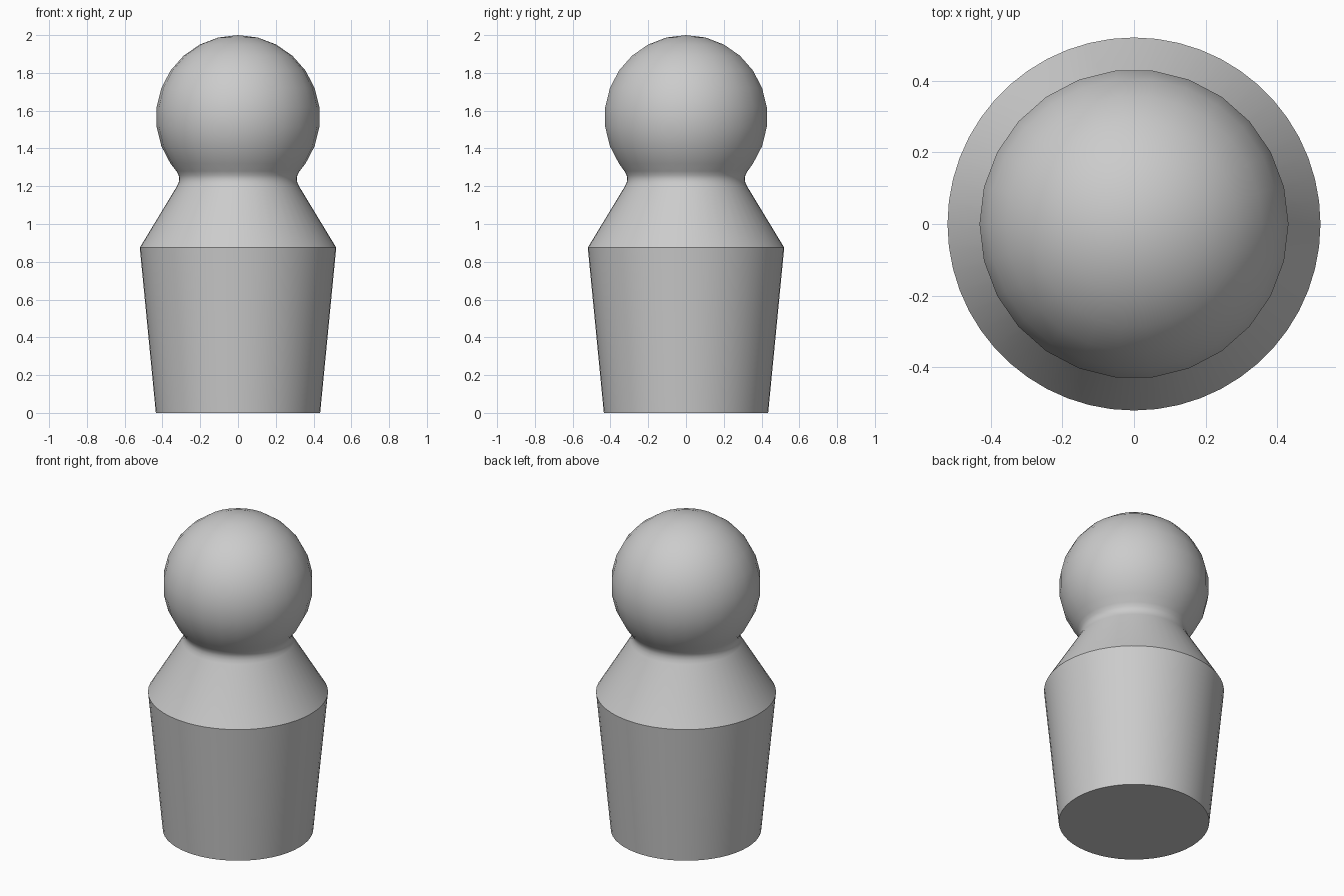
import bpy
import bmesh
from math import sin, cos, pi, radians

cube = bpy.data.objects.get("Cube")
if cube:
    bpy.data.objects.remove(cube, do_unlink=True)

HEAD_SIDES = 26
BODY_SIDES = 2 * HEAD_SIDES
HEAD_R, HEAD_Z, BANDS = 0.434, 1.566, 13

# Body outline from the base, over the shoulder, to the top of the neck
BODY_PROFILE = [(0.435, 0), (0.52, 0.875), (0.323, 1.2), (0.314, 1.22),
                (0.311, 1.24), (0.314, 1.257), (0.326, 1.28)]

bm = bmesh.new()


def ring(radius, z, sides):
    return [bm.verts.new((radius * cos(2 * pi * i / sides),
                          radius * sin(2 * pi * i / sides), z))
            for i in range(sides)]


def skin(low, high):
    n = len(low)
    for i in range(n):
        j = (i + 1) % n
        bm.faces.new((low[i], low[j], high[j], high[i]))


# Tapered body, sloping shoulder and neck
body = [ring(r, z, BODY_SIDES) for r, z in BODY_PROFILE]
bm.faces.new(body[0][::-1])
for low, high in zip(body, body[1:]):
    skin(low, high)

# Ball head, from under the chin to the crown
head = []
for k in range(9, 0, -1):
    a = pi * k / BANDS
    head.append(ring(HEAD_R * sin(a), HEAD_Z + HEAD_R * cos(a), HEAD_SIDES))
for low, high in zip(head, head[1:]):
    skin(low, high)
crown = bm.verts.new((0, 0, HEAD_Z + HEAD_R))
for i in range(HEAD_SIDES):
    bm.faces.new((head[-1][i], head[-1][(i + 1) % HEAD_SIDES], crown))

# Join the finer neck ring to the coarser head ring
neck, chin = body[-1], head[0]
for i in range(HEAD_SIDES):
    j = (i + 1) % HEAD_SIDES
    a, b, c = neck[2 * i], neck[2 * i + 1], neck[2 * j]
    bm.faces.new((a, b, chin[i]))
    bm.faces.new((b, chin[j], chin[i]))
    bm.faces.new((b, c, chin[j]))

mesh = bpy.data.meshes.new("peg_figure")
bm.to_mesh(mesh)
bm.free()
figure = bpy.data.objects.new("peg_figure", mesh)
bpy.context.collection.objects.link(figure)

# Plain grey finish
grey = bpy.data.materials.new("light_grey")
grey.use_nodes = True
color = (0.6, 0.6, 0.6, 1)
grey.diffuse_color = color
grey.node_tree.nodes["Principled BSDF"].inputs["Base Color"].default_value = color
mesh.materials.append(grey)

# Smooth curves with crisp base and shoulder edges
bpy.ops.object.select_all(action='DESELECT')
figure.select_set(True)
bpy.context.view_layer.objects.active = figure
bpy.ops.object.shade_smooth_by_angle(angle=radians(30))
